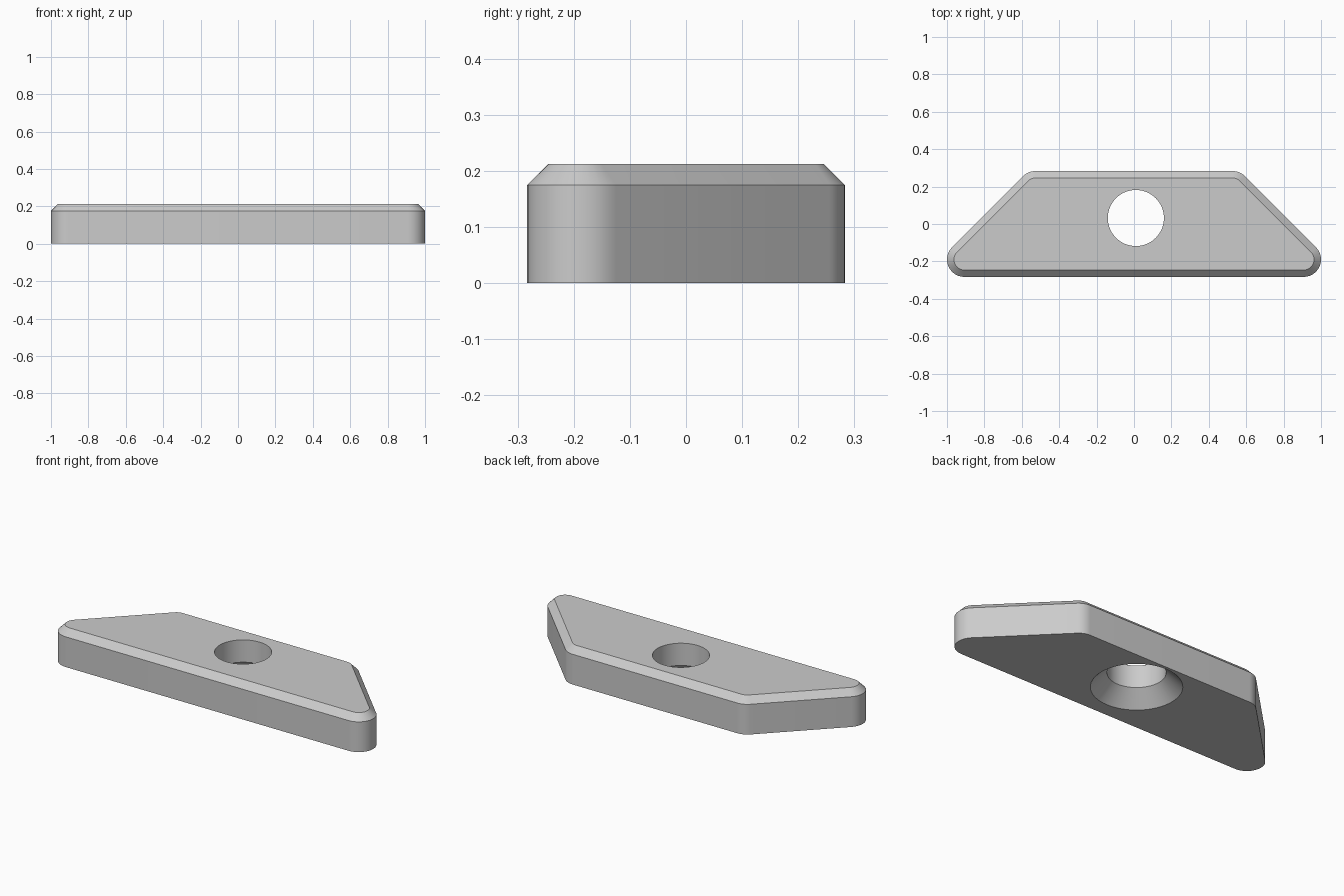
import bpy
import bmesh
from math import cos, sin, radians, tau
from mathutils import Vector

if "Cube" in bpy.data.objects:
    bpy.data.objects.remove(bpy.data.objects["Cube"], do_unlink=True)

HEIGHT, CHAMFER, CORNER = 0.212, 0.037, 0.093

grey = bpy.data.materials.new("plain grey")
grey.use_nodes = True
colour = (0.6, 0.6, 0.6, 1)
grey.diffuse_color = colour
grey.node_tree.nodes["Principled BSDF"].inputs["Base Color"].default_value = colour


def stack_rings(name, rings):
    """Join closed rings of points from bottom to top and cap both ends."""
    bm = bmesh.new()
    loops = [[bm.verts.new(p) for p in ring] for ring in rings]
    n = len(loops[0])
    for low, high in zip(loops, loops[1:]):
        for i in range(n):
            j = (i + 1) % n
            bm.faces.new((low[i], low[j], high[j], high[i]))
    bm.faces.new(loops[0][::-1])
    bm.faces.new(loops[-1])
    mesh = bpy.data.meshes.new(name)
    bm.to_mesh(mesh)
    bm.free()
    mesh.materials.append(grey)
    obj = bpy.data.objects.new(name, mesh)
    bpy.context.collection.objects.link(obj)
    return obj


def plate_ring(radius, z, steps=12):
    """Trapezoid outline with rounded corners: centre, start and end angle."""
    corners = [(0.907, -0.19, -90, 45), (0.527, 0.19, 45, 90),
               (-0.527, 0.19, 90, 135), (-0.907, -0.19, 135, 270)]
    points = []
    for x, y, start, end in corners:
        for k in range(steps + 1):
            a = radians(start + (end - start) * k / steps)
            points.append(Vector((x + radius * cos(a), y + radius * sin(a), z)))
    return points


def circle(radius, z, sides=64):
    return [Vector((0.01 + radius * cos(tau * k / sides),
                    0.032 + radius * sin(tau * k / sides), z)) for k in range(sides)]


# Plate with a chamfered upper rim
plate = stack_rings("mounting_plate", [
    plate_ring(CORNER, 0),
    plate_ring(CORNER, HEIGHT - CHAMFER),
    plate_ring(CORNER - CHAMFER, HEIGHT)])

# Screw hole, countersunk from below
cutter = stack_rings("screw_hole_cutter", [
    circle(0.255, -0.02), circle(0.15, 0.083), circle(0.15, HEIGHT + 0.05)])
cutter.hide_render = True

cut = plate.modifiers.new("screw_hole", "BOOLEAN")
cut.operation = "DIFFERENCE"
cut.solver = "EXACT"
cut.object = cutter

bpy.ops.object.select_all(action="DESELECT")
plate.select_set(True)
bpy.context.view_layer.objects.active = plate
bpy.ops.object.modifier_apply(modifier=cut.name)
bpy.data.objects.remove(cutter, do_unlink=True)
bpy.ops.object.shade_smooth_by_angle(angle=radians(30))
